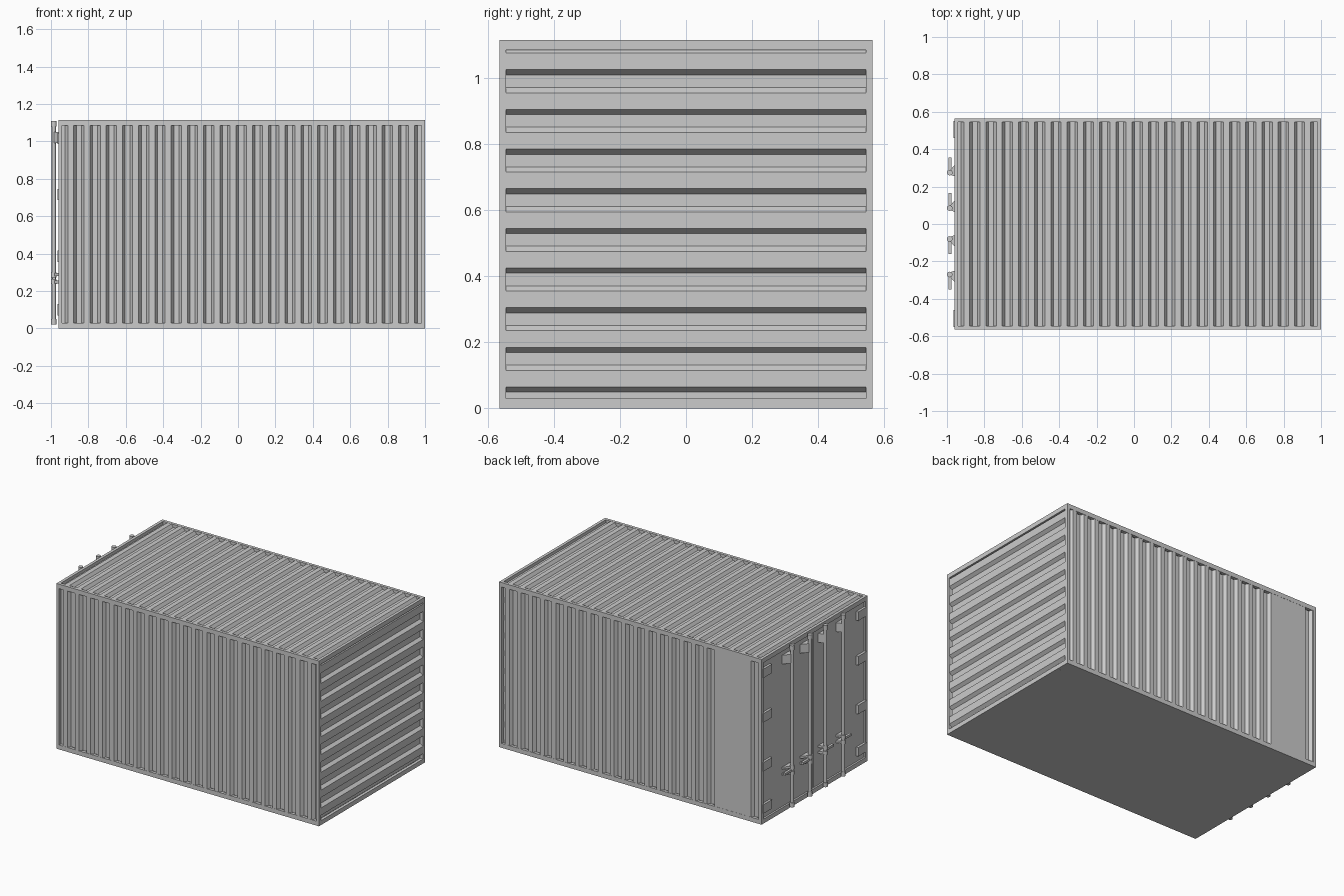
import bpy, bmesh
from math import pi
from mathutils import Vector

if "Cube" in bpy.data.objects:
    bpy.data.objects.remove(bpy.data.objects["Cube"])

X0, X1, Y, H = -0.96, 1.0, 0.565, 1.115
RIM = 0.02


def finish(name, bm):
    me = bpy.data.meshes.new(name)
    bm.to_mesh(me)
    bm.free()
    ob = bpy.data.objects.new(name, me)
    bpy.context.collection.objects.link(ob)
    return ob


def add_box(bm, lo, hi):
    r = bmesh.ops.create_cube(bm, size=1)
    for v in r['verts']:
        v.co = Vector([(a + b) / 2 + c * (b - a) for a, b, c in zip(lo, hi, v.co)])


def add_prism(bm, pts, z0, z1):
    # vertical prism from an xy outline
    a = [bm.verts.new((x, y, z0)) for x, y in pts]
    f = bm.faces.new(a)
    r = bmesh.ops.extrude_face_region(bm, geom=[f])
    for v in r['geom']:
        if isinstance(v, bmesh.types.BMVert):
            v.co.z = z1
    bmesh.ops.recalc_face_normals(bm, faces=bm.faces[:])


def corrugated(name, origin, u_dir, v_dir, u_range, v_range, starts, width, slope, depth=0.02):
    # sheet with trapezoid grooves across u, plus end caps closing each groove
    o, u, v = Vector(origin), Vector(u_dir), Vector(v_dir)
    n = u.cross(v)

    def d(t):
        for s in starts:
            if s < t < s + width:
                return -depth * min(1, (t - s) / slope, (s + width - t) / slope)
        return 0.0
    ts = set(u_range)
    for s in starts:
        ts.update(t for t in (s, s + slope, s + width - slope, s + width)
                  if u_range[0] < t < u_range[1])
    bm = bmesh.new()
    rows = []
    for t in sorted(ts):
        rows.append([bm.verts.new(o + u * t + v * w + n * (d(t) - 0.001)) for w in v_range])
    for a, b in zip(rows, rows[1:]):
        bm.faces.new((a[0], b[0], b[1], a[1]))
    return finish(name, bm)


# frame: posts and rails
bm = bmesh.new()
T = 0.03
for s in (-1, 1):
    ya, yb = sorted((s * Y, s * (Y - RIM)))
    for xa, xb in ((X0, X0 + RIM), (X1 - RIM, X1)):
        add_box(bm, (xa, ya, 0), (xb, yb, H))
    for za, zb in ((0, T), (H - T, H)):
        add_box(bm, (X0, ya, za), (X1, yb, zb))
for xa, xb in ((X0, X0 + RIM), (X1 - RIM, X1)):
    for za, zb in ((0, T), (H - T, H)):
        add_box(bm, (xa, -Y, za), (xb, Y, zb))
finish('frame', bm)

# floor
bm = bmesh.new()
add_box(bm, (X0, -Y, 0), (X1, Y, 0.02))
finish('floor', bm)

# corrugated walls and roof
P = 0.0868
xs = [-0.965 + k * P for k in range(23)]
corrugated('front_wall', (0, -Y, 0), (1, 0, 0), (0, 0, 1), (X0 + RIM, X1 - RIM),
           (T, H - T), xs, 0.055, 0.014)
back = [-1.01 + k * P for k in range(19)] + [0.88]
corrugated('back_wall', (0, Y, 0), (-1, 0, 0), (0, 0, 1), (-X1 + RIM, -X0 - RIM),
           (T, H - T), back, 0.055, 0.014)
corrugated('roof', (0, 0, H), (1, 0, 0), (0, 1, 0), (X0 + RIM, X1 - RIM),
           (-Y + RIM, Y - RIM), xs, 0.055, 0.014)
corrugated('end_wall', (X1, 0, 0), (0, 0, 1), (0, -1, 0), (T, H - T),
           (-Y + RIM, Y - RIM), [-0.005 + 0.12 * k for k in range(10)], 0.07, 0.016)

# doors, slightly recessed, with a centre seam
for s, side in ((-1, 'front'), (1, 'back')):
    bm = bmesh.new()
    ya, yb = sorted((s * 0.004, s * (Y - RIM)))
    add_box(bm, (X0 + 0.012, ya, T), (X0 + 0.03, yb, H - T))
    # hinges
    for z in (0.10, 0.385, 0.715, 1.015):
        ya, yb = sorted((s * 0.46, s * 0.55))
        add_box(bm, (X0 - 0.004, ya, z - 0.03), (X0 + 0.015, yb, z + 0.03))
    finish(side + '_door', bm)
bm = bmesh.new()
add_box(bm, (X0 + 0.018, -0.01, T), (X0 + 0.03, 0.01, H - T))
finish('door_seam', bm)

# locking rods with wedge brackets, end cams and handles
RX, R = -0.985, 0.011
for i, y in enumerate((-0.27, -0.08, 0.085, 0.275)):
    s = 1 if y > 0 else -1
    bpy.ops.mesh.primitive_cylinder_add(vertices=16, radius=R, depth=1.08,
                                        location=(RX, y, 0.57))
    rod = bpy.context.object
    rod.name = 'lock_rod_%d' % (i + 1)
    bpy.ops.object.shade_smooth_by_angle()
    for j, (z, h) in enumerate(((0.035, 0.03), (0.25, 0.025), (0.285, 0.025), (1.095, 0.03))):
        bpy.ops.mesh.primitive_cylinder_add(vertices=16, radius=0.015, depth=h,
                                            location=(RX, y, z))
        bpy.context.object.name = 'rod_collar_%d_%d' % (i + 1, j + 1)
        bpy.ops.object.shade_smooth_by_angle()
    bm = bmesh.new()
    for za, zb in ((0.24, 0.255), (0.28, 0.295), (0.99, 1.05)):
        add_prism(bm, [(RX, y - s * R), (RX, y + s * R), (X0 + 0.014, y + s * 0.055),
                       (X0 + 0.014, y - s * 0.025)], za, zb)
    # handle lever lying along the door
    ya, yb = sorted((y, y + s * 0.08))
    add_box(bm, (RX - 0.006, ya, 0.26), (RX + 0.01, yb, 0.275))
    finish('rod_bracket_%d' % (i + 1), bm)
